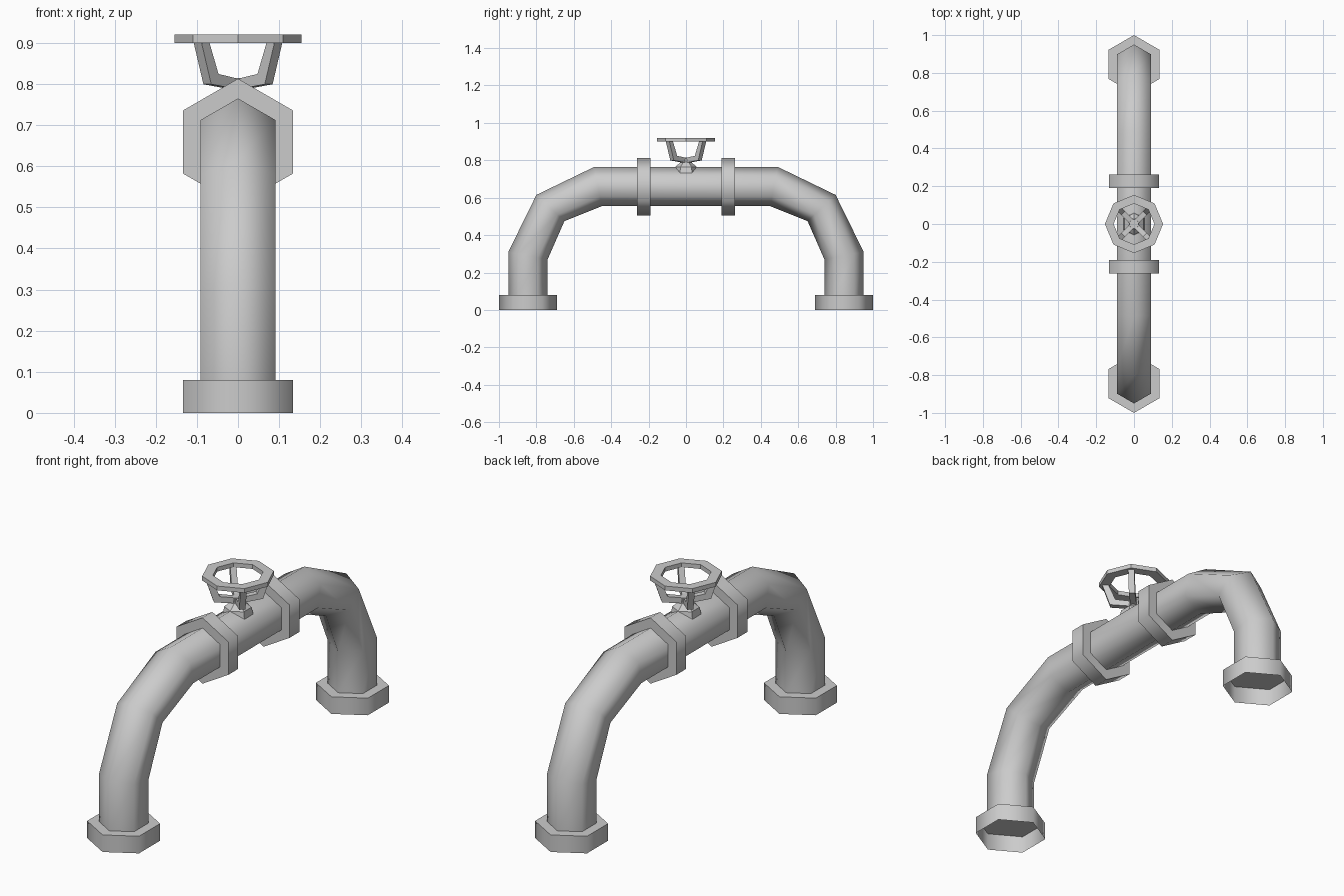
import bpy, bmesh, math
from mathutils import Vector

if "Cube" in bpy.data.objects:
    bpy.data.objects.remove(bpy.data.objects["Cube"], do_unlink=True)

GREY = (0.6, 0.6, 0.6, 1)
metal = bpy.data.materials.new("grey metal")
metal.use_nodes = True
metal.diffuse_color = GREY
metal.node_tree.nodes["Principled BSDF"].inputs["Base Color"].default_value = GREY

X, Y, Z = Vector((1, 0, 0)), Vector((0, 1, 0)), Vector((0, 0, 1))


def ring(centre, u, v, sides=6):
    """Polygon with its first corner along u."""
    turns = [math.tau * i / sides for i in range(sides)]
    return [Vector(centre) + u * math.cos(a) + v * math.sin(a) for a in turns]


def loft(name, rings, cap_start=False, cap_end=False, closed=False, angle=65):
    """Skin a list of equal rings into one object."""
    bm = bmesh.new()
    loops = [[bm.verts.new(p) for p in r] for r in rings]
    pairs = list(zip(loops, loops[1:]))
    if closed:
        pairs.append((loops[-1], loops[0]))
    for a, b in pairs:
        for i in range(len(a)):
            j = (i + 1) % len(a)
            bm.faces.new((a[i], a[j], b[j], b[i]))
    if cap_start:
        bm.faces.new(loops[0])
    if cap_end:
        bm.faces.new(loops[-1])
    bmesh.ops.recalc_face_normals(bm, faces=bm.faces)
    mesh = bpy.data.meshes.new(name)
    bm.to_mesh(mesh)
    bm.free()
    mesh.materials.append(metal)
    obj = bpy.data.objects.new(name, mesh)
    bpy.context.collection.objects.link(obj)
    bpy.ops.object.select_all(action="DESELECT")
    obj.select_set(True)
    bpy.context.view_layer.objects.active = obj
    bpy.ops.object.shade_smooth_by_angle(angle=math.radians(angle))
    return obj


# Arched pipe: outer and inner corner (y, z) of each mitred hexagon section
half_arch = [((0.95, 0.08), (0.74, 0.08)), ((0.95, 0.31), (0.74, 0.27)),
             ((0.80, 0.615), (0.65, 0.475)), ((0.49, 0.765), (0.45, 0.555))]
sections = []
for side, part in ((-1, half_arch), (1, half_arch[::-1])):
    for outer, inner in part:
        o = Vector((0, side * outer[0], outer[1]))
        i = Vector((0, side * inner[0], inner[1]))
        sections.append(ring((o + i) / 2, (o - i) / 2, X * 0.105))
loft("arched_pipe", sections)

# Hexagonal foot collars (open below) and coupling collars
for side, label in ((-1, "front"), (1, "back")):
    loft(label + "_foot_collar",
         [ring((0, side * 0.845, z), Y * 0.155, X * 0.155) for z in (0, 0.08)],
         cap_end=True)
    loft(label + "_coupling_collar",
         [ring((0, side * y, 0.659), Z * 0.154, X * 0.154) for y in (0.19, 0.262)],
         cap_start=True, cap_end=True)

# Valve hub
hub = [(0.065, 0.73), (0.058, 0.765), (0.028, 0.79), (0.026, 0.815)]
loft("valve_hub", [ring((0, 0, z), Y * r, X * r) for r, z in hub],
     cap_start=True, cap_end=True, angle=30)

# Octagonal handwheel rim
rim = [(0.154, 0.9), (0.154, 0.92), (0.108, 0.92), (0.108, 0.9)]
loft("handwheel_rim", [ring((0, 0, z), X * r, Y * r, 8) for r, z in rim],
     closed=True, angle=30)

# Four bent spokes on the diagonals: (radius, height) and half thickness
bends = [((0.127, 0.905), (0.0135, 0)), ((0.093, 0.812), (0.0125, -0.0125)),
         ((0.0, 0.798), (0, -0.0125))]
for k in range(4):
    a = math.radians(45 + 90 * k)
    out = Vector((math.cos(a), math.sin(a), 0))
    w = out.cross(Z) * 0.0135
    bars = []
    for (r, z), (tr, tz) in bends:
        c, t = out * r + Z * z, out * tr + Z * tz
        bars.append([c + w + t, c - w + t, c - w - t, c + w - t])
    loft("handwheel_spoke_%d" % (k + 1), bars, cap_start=True, cap_end=True, angle=30)
